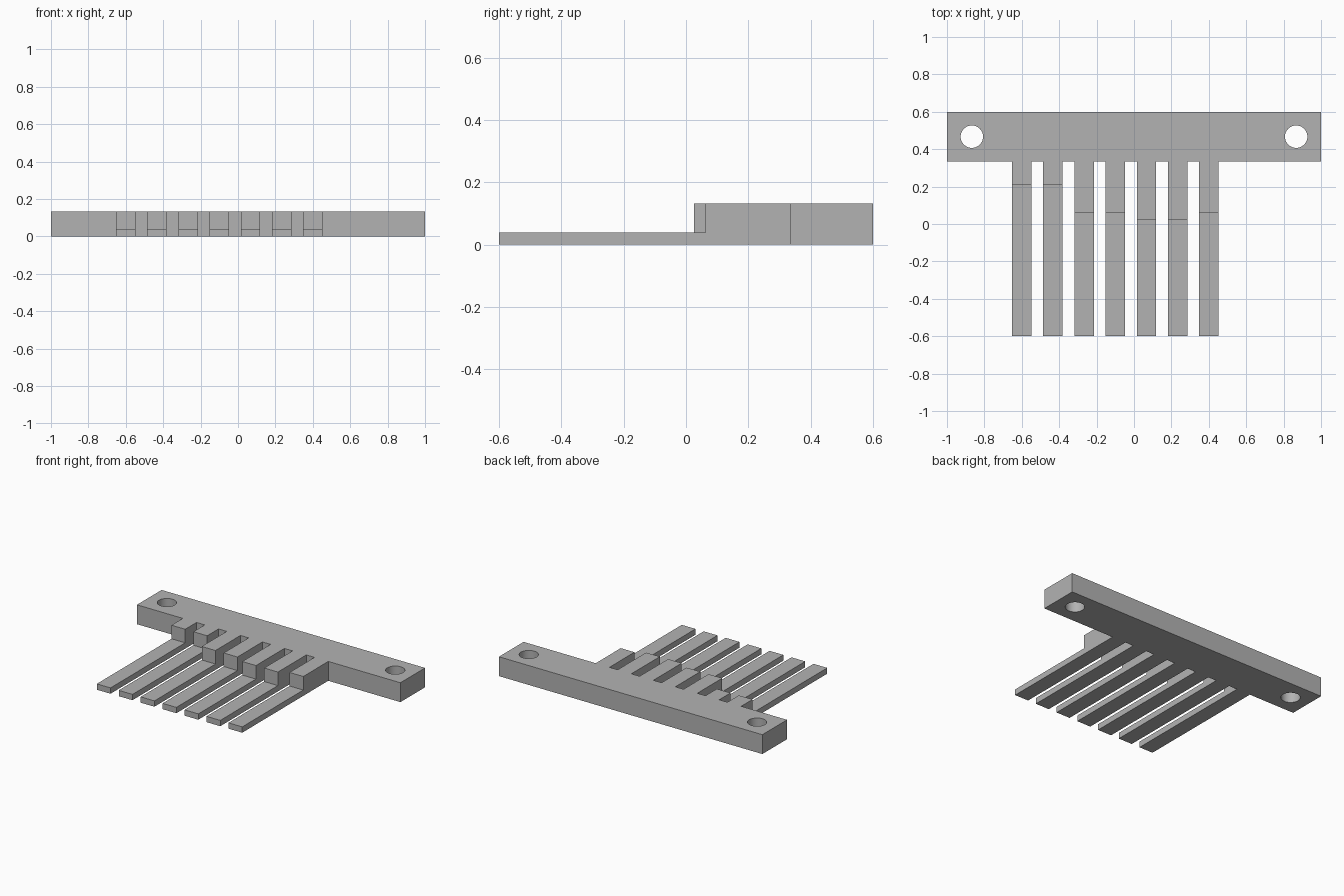
import bpy
import bmesh
import math
from mathutils import Matrix, Vector

if "Cube" in bpy.data.objects:
    bpy.data.objects.remove(bpy.data.objects["Cube"], do_unlink=True)

HEIGHT, THIN = 0.133, 0.04
BACK, BAR_FRONT, TIP = 0.6, 0.333, -0.6
FIRST, PITCH, WIDTH = -0.652, 0.1667, 0.104
STEPS = [0.21, 0.21, 0.062, 0.062, 0.025, 0.025, 0.062]

grey = bpy.data.materials.new("plain grey")
grey.use_nodes = True
colour = (0.45, 0.45, 0.45, 1)
grey.diffuse_color = colour
grey.node_tree.nodes["Principled BSDF"].inputs["Base Color"].default_value = colour


def make_object(name, bm):
    bmesh.ops.recalc_face_normals(bm, faces=bm.faces)
    mesh = bpy.data.meshes.new(name)
    bm.to_mesh(mesh)
    bm.free()
    mesh.materials.append(grey)
    obj = bpy.data.objects.new(name, mesh)
    bpy.context.collection.objects.link(obj)
    return obj


def add_box(bm, low, high):
    low, high = Vector(low), Vector(high)
    matrix = Matrix.Translation((low + high) / 2) @ Matrix.Diagonal((*(high - low), 1))
    bmesh.ops.create_cube(bm, size=1, matrix=matrix)


# Comb: mounting bar and fingers in one extruded outline
outline = [(-1, BACK), (-1, BAR_FRONT)]
for i in range(len(STEPS)):
    left = FIRST + i * PITCH
    right = left + WIDTH
    outline += [(left, BAR_FRONT), (left, TIP), (right, TIP), (right, BAR_FRONT)]
outline += [(1, BAR_FRONT), (1, BACK)]
bm = bmesh.new()
face = bm.faces.new([bm.verts.new((x, y, 0)) for x, y in outline])
extruded = bmesh.ops.extrude_face_region(bm, geom=[face])
top = [v for v in extruded["geom"] if isinstance(v, bmesh.types.BMVert)]
bmesh.ops.translate(bm, verts=top, vec=(0, 0, HEIGHT))
comb = make_object("comb_bracket", bm)

# Cutters: thin part of each finger and the two bolt holes
bm = bmesh.new()
for i, step in enumerate(STEPS):
    left = FIRST + i * PITCH
    add_box(bm, (left - 0.02, TIP - 0.1, THIN), (left + WIDTH + 0.02, step, HEIGHT + 0.1))
for side in (-1, 1):
    bmesh.ops.create_cone(bm, cap_ends=True, segments=48, radius1=0.06, radius2=0.06,
                          depth=1, matrix=Matrix.Translation((side * 0.867, 0.467, 0)))
cutter = make_object("cutter", bm)
cutter.hide_render = True

cut = comb.modifiers.new("cut", "BOOLEAN")
cut.operation = "DIFFERENCE"
cut.solver = "EXACT"
cut.object = cutter

# Apply the cut and shade the hole walls smooth
bpy.ops.object.select_all(action="DESELECT")
comb.select_set(True)
bpy.context.view_layer.objects.active = comb
bpy.ops.object.modifier_apply(modifier="cut")
bpy.data.objects.remove(cutter, do_unlink=True)
bpy.ops.object.shade_smooth_by_angle(angle=math.radians(30))
